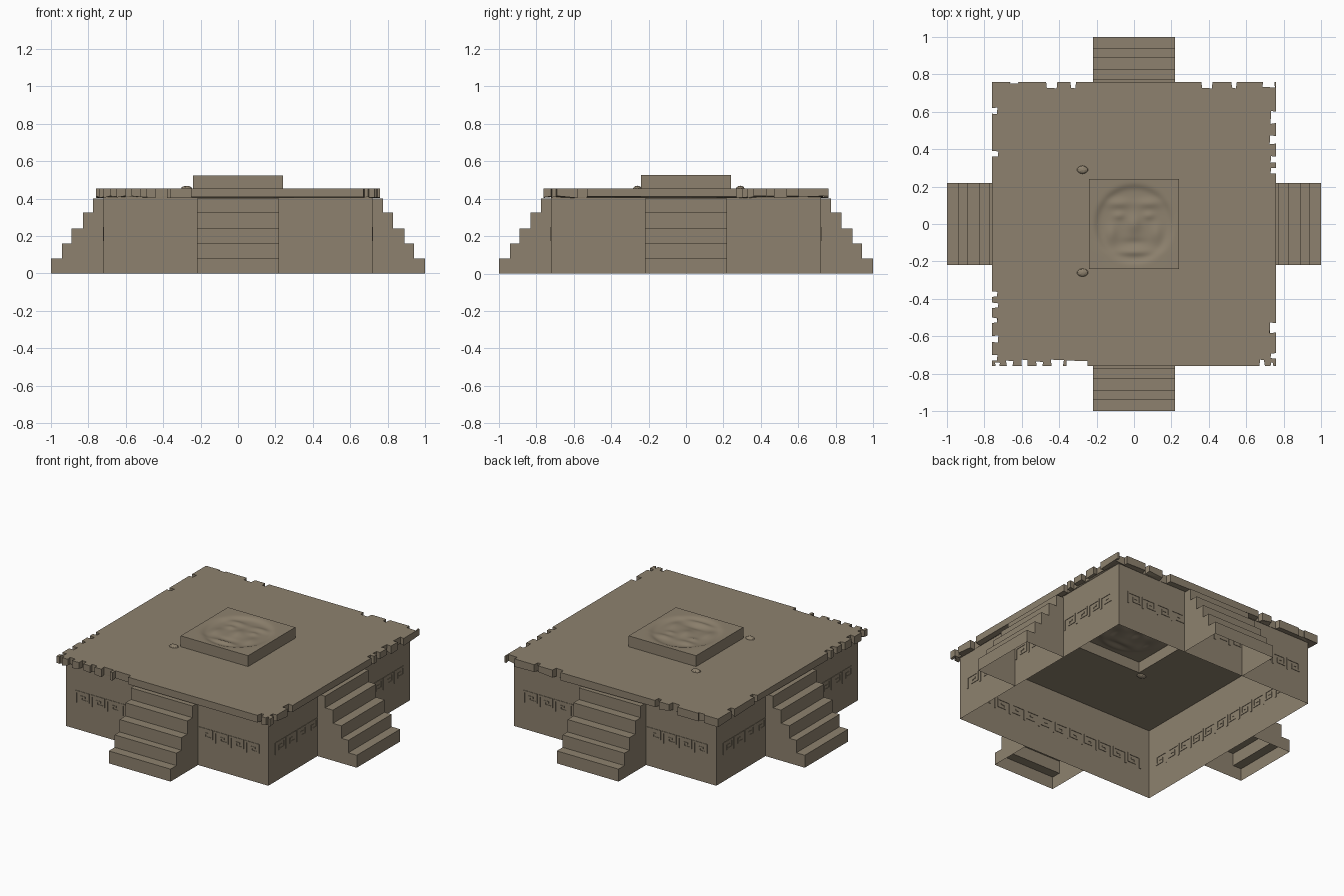
import bpy, bmesh, math, random
from mathutils import Matrix, Vector

random.seed(4)
cube = bpy.data.objects.get("Cube")
if cube:
    bpy.data.objects.remove(cube, do_unlink=True)

stone = bpy.data.materials.new("weathered_stone")
stone.use_nodes = True
COLOUR = (0.27, 0.222, 0.156, 1)
stone.diffuse_color = COLOUR
stone.node_tree.nodes["Principled BSDF"].inputs["Base Color"].default_value = COLOUR

WALL, LIP, TOP, SOFFIT, ALTAR = 0.72, 0.76, 0.455, 0.41, 0.24
SIDES = ["front", "right", "back", "left"]


def finish(name, bm, turn=0, recalc=True):
    if recalc:
        bmesh.ops.recalc_face_normals(bm, faces=bm.faces)
    mesh = bpy.data.meshes.new(name)
    bm.to_mesh(mesh)
    bm.free()
    mesh.materials.append(stone)
    ob = bpy.data.objects.new(name, mesh)
    ob.rotation_euler.z = turn * math.pi / 2
    bpy.context.collection.objects.link(ob)
    return ob


def square(r, z):
    return [Vector((x * r, y * r, z)) for x, y in ((-1, -1), (1, -1), (1, 1), (-1, 1))]


def loop(bm, points):
    verts = [bm.verts.new(p) for p in points]
    edges = [bm.edges.new((v, verts[i - 1])) for i, v in enumerate(verts)]
    return verts, edges


def box(bm, centre, size):
    m = Matrix.Translation(centre) @ Matrix.Diagonal((*size, 1))
    bmesh.ops.create_cube(bm, size=1, matrix=m)


def sheet_ring(bm, lower, upper):
    for i in range(len(lower)):
        bm.faces.new((lower[i - 1], lower[i], upper[i], upper[i - 1]))


# Walls: an open square shell
bm = bmesh.new()
low, _ = loop(bm, square(WALL, 0))
high, _ = loop(bm, square(WALL, TOP - 0.002))
sheet_ring(bm, low, high)
finish("walls", bm)

# Platform: paving with a crumbling lip; chips are (start, end, depth) along each side
CHIPS = [
    [(-.74, -.72, .02), (-.68, -.65, .03), (-.60, -.57, .035), (-.52, -.49, .025),
     (-.44, -.38, .035), (-.36, -.25, .03), (.67, .70, .035), (.73, .745, .02)],
    [(-.72, -.69, .03), (-.58, -.53, .035), (.27, .30, .03), (.33, .36, .03),
     (.43, .47, .035), (.54, .60, .03)],
    [(-.75, -.69, .03), (-.55, -.52, .035), (-.42, -.36, .035), (.31, .34, .035),
     (.41, .47, .035), (.62, .66, .01)],
    [(-.62, -.59, .03), (-.39, -.36, .035), (.36, .39, .03), (.42, .45, .035),
     (.50, .53, .03), (.60, .63, .035), (.70, .73, .03)],
]
outline = []
for k, chips in enumerate(CHIPS):
    side = [(-LIP, LIP)]
    for a, b, depth in chips:
        wobble = random.uniform(-.006, .006)
        side += [(a, LIP), (a + wobble, LIP - depth), (b - wobble, LIP - depth * .9), (b, LIP)]
    turn = Matrix.Rotation(k * math.pi / 2, 3, "Z")
    outline += [turn @ Vector((t, -d, 0)) for t, d in side]

bm = bmesh.new()
up = Vector((0, 0, TOP))
rim, rim_edges = loop(bm, [p + up for p in outline])
_, hole = loop(bm, square(ALTAR, TOP))
bmesh.ops.triangle_fill(bm, use_beauty=True, edges=rim_edges + hole, normal=(0, 0, 1))
foot, foot_edges = loop(bm, [p + Vector((0, 0, SOFFIT + random.uniform(-.008, .006)))
                             for p in outline])
sheet_ring(bm, foot, rim)
_, inner = loop(bm, square(WALL, SOFFIT))
bmesh.ops.triangle_fill(bm, use_beauty=True, edges=foot_edges + inner, normal=(0, 0, -1))
finish("platform_top", bm)

# Stairs: stepped shells, open underneath and against the wall
STEPS = [(1, .08), (.94, .16), (.89, .24), (.83, .325), (.775, .40)]
HALF = 0.22
for k, side in enumerate(SIDES):
    bm = bmesh.new()
    profile, z = [], 0
    for d, top in STEPS:
        profile += [(d, z), (d, top)]
        z = top
    profile.append((WALL, z))
    left = [bm.verts.new((-HALF, -d, h)) for d, h in profile]
    right = [bm.verts.new((HALF, -d, h)) for d, h in profile]
    for i in range(len(profile) - 1):
        bm.faces.new((left[i], right[i], right[i + 1], left[i + 1]))
    for row, x in ((left, -HALF), (right, HALF)):
        bm.faces.new(row + [bm.verts.new((x, -WALL, 0))])
    finish(side + "_stairs", bm, k)

# Stepped fret band: low relief bars along every wall
FRET = [(0, 0), (0, 1), (.8, 1), (.8, .25), (.35, .25), (.35, .6), (.55, .6)]
PITCH, HIGH, BAR = 0.11, 0.066, 0.011
for k, side in enumerate(SIDES):
    bm = bmesh.new()
    for n in range(12):
        x0 = (n - 6) * PITCH + .012
        path = [(x0 + u * PITCH, .178 + v * HIGH) for u, v in FRET]
        for (xa, za), (xb, zb) in zip(path, path[1:]):
            box(bm, ((xa + xb) / 2, -WALL, (za + zb) / 2),
                (abs(xb - xa) + BAR, .006, abs(zb - za) + BAR))
    finish(side + "_fret_band", bm, k)


# Altar: hollow block with a shallow carved mask on top
def blob(x, y, cx, cy, rx, ry):
    return math.exp(-(((x - cx) / rx) ** 2 + ((y - cy) / ry) ** 2))


def relief(x, y):
    r = math.hypot(x, y)
    h = -.014 * (1 - 1 / (1 + math.exp((.2 - r) / .008)) ) if r > .15 else -.014
    h += .012 * blob(x, y, 0, 0, .035, .05)
    for s in (-1, 1):
        h += .010 * blob(x, y, s * .08, .11, .06, .025)
        h += .008 * blob(x, y, s * .08, .045, .03, .02)
        h += .009 * blob(x, y, s * .12, -.05, .03, .05)
    h += .011 * blob(x, y, 0, -.15, .09, .02) - .006 * blob(x, y, 0, -.10, .07, .02)
    return min(h, 0)


bm = bmesh.new()
bmesh.ops.create_grid(bm, x_segments=48, y_segments=48, size=ALTAR)
for v in bm.verts:
    v.co.z = .525 + relief(v.co.x, v.co.y)
border = [e for e in bm.edges if e.is_boundary]
skirt = bmesh.ops.extrude_edge_only(bm, edges=border)["geom"]
for v in skirt:
    if isinstance(v, bmesh.types.BMVert):
        v.co.z = TOP
altar = finish("altar", bm)
bpy.context.view_layer.objects.active = altar
altar.select_set(True)
bpy.ops.object.shade_smooth_by_angle(angle=math.radians(40))
altar.select_set(False)

# Loose rubble beside the altar
for i, y in enumerate((-.26, .29)):
    bm = bmesh.new()
    m = Matrix.Translation((-.275, y, TOP)) @ Matrix.Diagonal((.03, .022, .014, 1))
    bmesh.ops.create_icosphere(bm, subdivisions=2, radius=1, matrix=m)
    finish(f"rubble_{i + 1}", bm)
